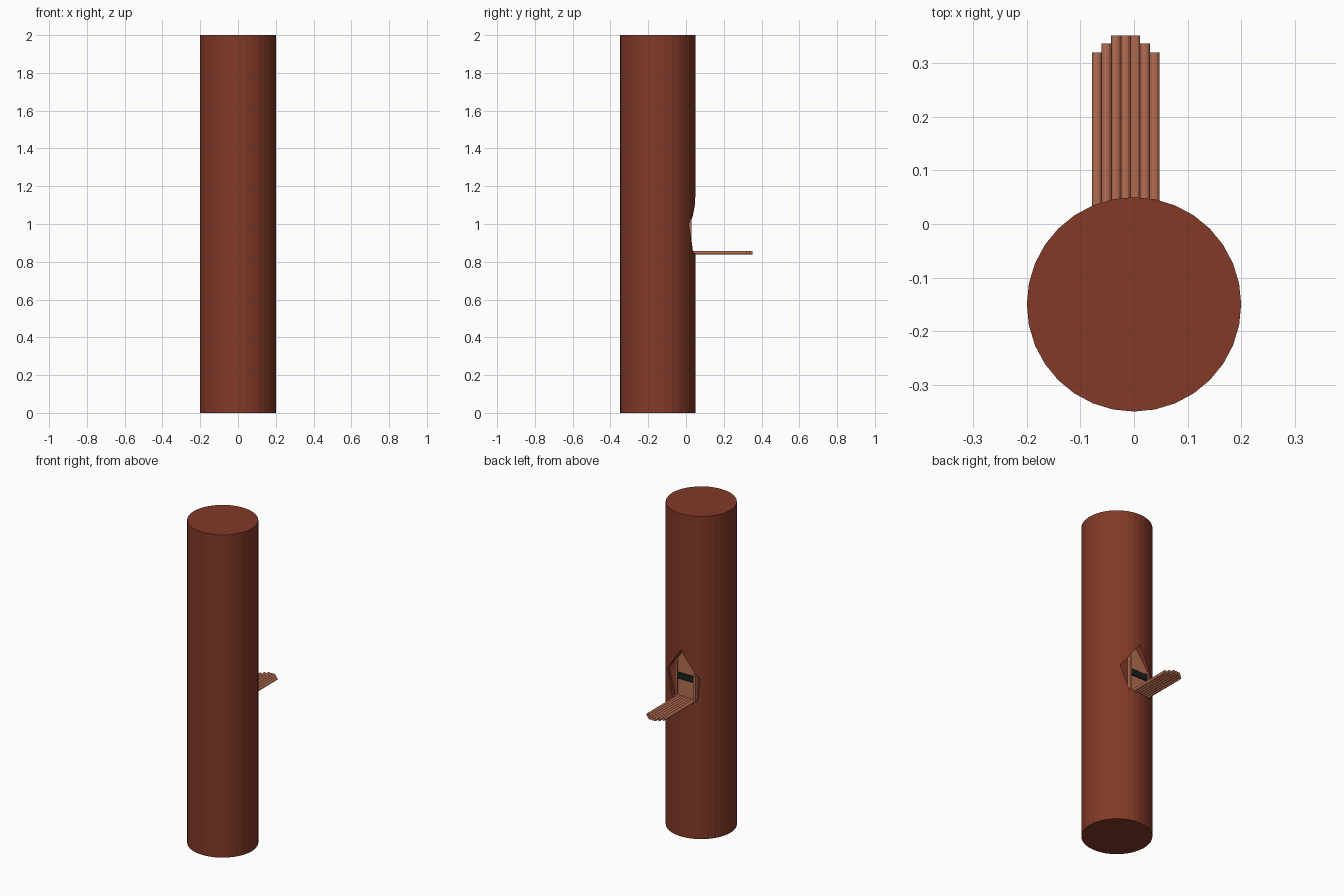
import bpy, bmesh, math
from mathutils import Matrix

if "Cube" in bpy.data.objects:
    bpy.data.objects.remove(bpy.data.objects["Cube"])


def material(name, rgb):
    m = bpy.data.materials.new(name)
    m.diffuse_color = (*rgb, 1)
    m.use_nodes = True
    m.node_tree.nodes["Principled BSDF"].inputs["Base Color"].default_value = m.diffuse_color
    return m


BARK = material("dark bark", (0.225, 0.042, 0.021))
WOOD = material("light wood", (0.47, 0.155, 0.085))
BLACK = material("black", (0.012, 0.014, 0.014))


def add(name, bm, mat):
    bmesh.ops.recalc_face_normals(bm, faces=bm.faces)
    me = bpy.data.meshes.new(name)
    bm.to_mesh(me)
    bm.free()
    me.materials.append(mat)
    ob = bpy.data.objects.new(name, me)
    bpy.context.collection.objects.link(ob)
    return ob


def prism(name, outline, y0, y1, mat):
    """Extrude an x-z outline from y0 to y1."""
    bm = bmesh.new()
    f = bm.faces.new([bm.verts.new((x, y0, z)) for x, z in outline])
    r = bmesh.ops.extrude_face_region(bm, geom=[f])
    for v in r["geom"]:
        if isinstance(v, bmesh.types.BMVert):
            v.co.y = y1
    return add(name, bm, mat)


def box(name, x0, x1, y0, y1, z0, z1, mat):
    return prism(name, [(x0, z0), (x1, z0), (x1, z1), (x0, z1)], y0, y1, mat)


def cylinder(name, radius, length, sides, matrix, mat):
    bm = bmesh.new()
    bmesh.ops.create_cone(bm, cap_ends=True, segments=sides, radius1=radius,
                          radius2=radius, depth=length, matrix=matrix)
    return add(name, bm, mat)


# trunk with a pointed hollow carved into the back
trunk = cylinder("trunk", 0.2, 2, 32, Matrix.Translation((0, -0.15, 1)), BARK)
hollow = [(-0.095, 0.85), (0.07, 0.85), (0.113, 1.0), (0, 1.155), (-0.108, 0.99)]
cutter = prism("hollow_cutter", hollow, 0.006, 0.2, BARK)
cutter.hide_render = True
cut = trunk.modifiers.new("hollow", "BOOLEAN")
cut.operation = "DIFFERENCE"
cut.solver = "EXACT"
cut.object = cutter
bpy.context.view_layer.objects.active = trunk
bpy.ops.object.modifier_apply(modifier=cut.name)
bpy.data.objects.remove(cutter)

# door panel, side posts and dark bar inside the hollow
L, R = -0.08, 0.048
prism("door_panel", [(L, 0.85), (R, 0.85), (R, 1.08), (0, 1.145), (L, 1.03)],
      0.004, 0.018, WOOD)
box("post_right", R - 0.006, R + 0.006, 0.004, 0.03, 0.85, 1.075, WOOD)
box("post_left", L - 0.006, L + 0.006, 0.004, 0.03, 0.85, 1.02, WOOD)
box("dark_bar", L + 0.006, R - 0.006, 0.018, 0.027, 0.96, 0.998, BLACK)

# ledge of thin rods, longest in the middle
W = 0.0179
ends = [0.32, 0.337, 0.352, 0.352, 0.352, 0.337, 0.32]
for i, end in enumerate(ends):
    x = -0.0155 + (i - 3) * W
    m = Matrix.Translation((x, end / 2, 0.8475)) @ Matrix.Rotation(math.pi / 2, 4, "X")
    cylinder(f"ledge_rod_{i + 1}", W / 2 + 0.0003, end, 12, m, WOOD)
